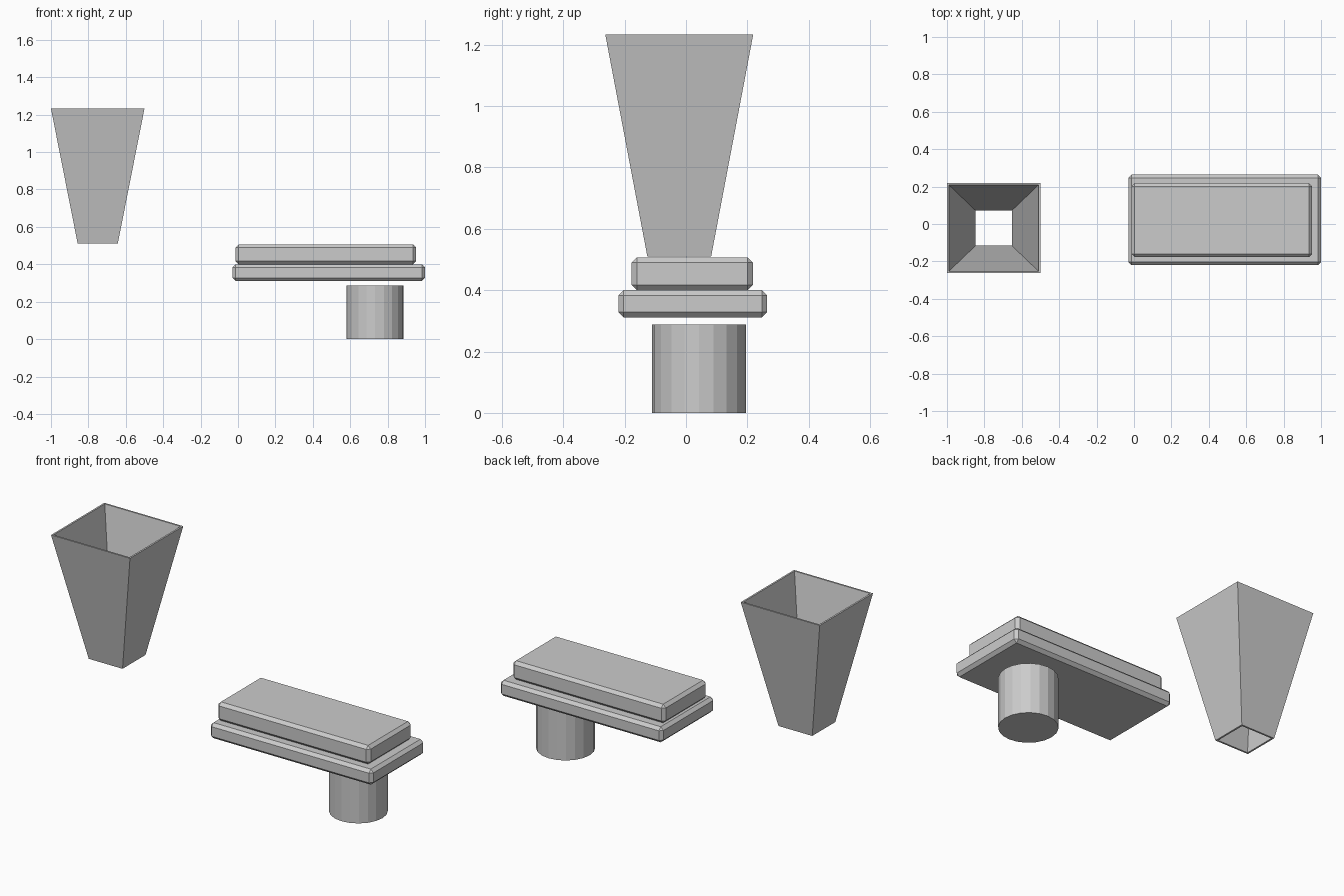
import bpy
import bmesh

if "Cube" in bpy.data.objects:
    bpy.data.objects.remove(bpy.data.objects["Cube"])


def make_object(name, bm):
    bmesh.ops.recalc_face_normals(bm, faces=bm.faces)
    mesh = bpy.data.meshes.new(name)
    bm.to_mesh(mesh)
    bm.free()
    obj = bpy.data.objects.new(name, mesh)
    bpy.context.collection.objects.link(obj)
    return obj


def slab(name, lo, hi, bevel):
    """Box between two corners with a single-segment chamfer."""
    bm = bmesh.new()
    bmesh.ops.create_cube(bm, size=1)
    for v in bm.verts:
        v.co = [(a + b) / 2 + c * (b - a) for a, b, c in zip(lo, hi, v.co)]
    obj = make_object(name, bm)
    mod = obj.modifiers.new("chamfer", "BEVEL")
    mod.width = bevel
    mod.segments = 1
    return obj


def tapered_duct(name, cx, cy, rings):
    """Closed wall swept through rectangular rings (half x, half y, z)."""
    bm = bmesh.new()
    loops = [[bm.verts.new((cx + sx * hx, cy + sy * hy, z))
              for sx, sy in ((-1, -1), (1, -1), (1, 1), (-1, 1))]
             for hx, hy, z in rings]
    for a, b in zip(loops, loops[1:] + loops[:1]):
        for i in range(4):
            j = (i + 1) % 4
            bm.faces.new((a[i], a[j], b[j], b[i]))
    return make_object(name, bm)


# Open hopper: outer bottom, outer top, inner top, inner bottom
tapered_duct("hopper", -0.75, -0.022, [
    (0.107, 0.104, 0.51), (0.25, 0.241, 1.233),
    (0.24, 0.231, 1.233), (0.097, 0.094, 0.51)])

# Two stacked chamfered plates
slab("lower_plate", (-0.03, -0.22, 0.311), (1.0, 0.264, 0.40), 0.017)
slab("upper_plate", (-0.013, -0.177, 0.40), (0.953, 0.218, 0.507), 0.017)

# Faceted cylinder under the plates
bpy.ops.mesh.primitive_cylinder_add(
    vertices=20, radius=0.153, depth=0.288, location=(0.733, 0.042, 0.144))
bpy.context.object.name = "round_post"
